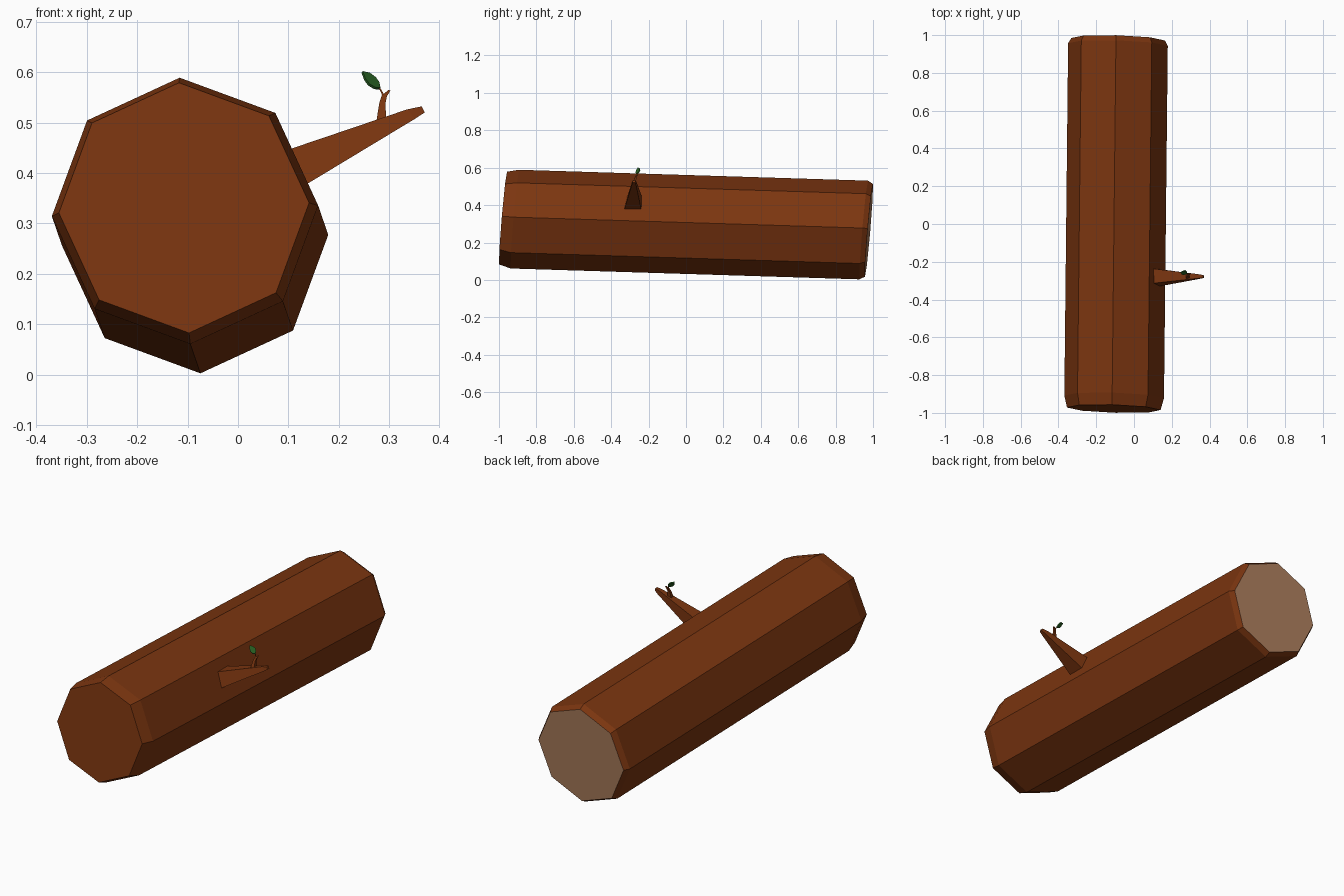
import bpy, bmesh, math
from mathutils import Vector

if "Cube" in bpy.data.objects:
    bpy.data.objects.remove(bpy.data.objects["Cube"])


def material(name, rgb):
    m = bpy.data.materials.new(name)
    m.diffuse_color = (*rgb, 1)
    m.use_nodes = True
    m.node_tree.nodes["Principled BSDF"].inputs["Base Color"].default_value = m.diffuse_color
    return m


BARK = material("bark", (0.2, 0.036, 0.005))
WOOD = material("cut_wood", (0.42, 0.21, 0.11))
GREEN = material("leaf_green", (0.02, 0.11, 0.015))


def loft(name, rings, mats, end_mat=0):
    """Skin a list of equal-length rings and cap both ends."""
    bm = bmesh.new()
    rows = [[bm.verts.new(p) for p in ring] for ring in rings]
    n = len(rows[0])
    for a, b in zip(rows, rows[1:]):
        for i in range(n):
            j = (i + 1) % n
            bm.faces.new((a[i], a[j], b[j], b[i]))
    bm.faces.new(rows[0][::-1])
    end = bm.faces.new(rows[-1])
    bmesh.ops.recalc_face_normals(bm, faces=bm.faces)
    end.material_index = end_mat
    me = bpy.data.meshes.new(name)
    bm.to_mesh(me)
    bm.free()
    for m in mats:
        me.materials.append(m)
    ob = bpy.data.objects.new(name, me)
    bpy.context.collection.objects.link(ob)
    return ob


# Log: slanted octagon rings with bevelled ends, pale cut face at the back
def log_ring(cx, cy, cz, r):
    pts = []
    for k in range(8):
        a = math.radians(2.3 + 45 * k)
        dx, dz = r * math.cos(a), r * math.sin(a)
        pts.append((cx + dx, cy + 0.085 * dz - 0.03 * dx, cz + dz))
    return pts


loft("log", [log_ring(-0.107, -0.978, 0.331, 0.248),
             log_ring(-0.105, -0.915, 0.325, 0.264),
             log_ring(-0.085, 0.950, 0.267, 0.264),
             log_ring(-0.084, 0.978, 0.265, 0.248)], [BARK, WOOD], 1)


# Branch stub: tapering four-sided wedge, wider underneath
def wedge(top, bottom, y_top, y_bottom):
    (xt, zt), (xb, zb) = top, bottom
    return [(xt, y_top[0], zt), (xt, y_top[1], zt),
            (xb, y_bottom[1], zb), (xb, y_bottom[0], zb)]


loft("branch", [
    wedge((0.09, 0.443), (0.123, 0.37), (-0.315, -0.235), (-0.332, -0.238)),
    wedge((0.335, 0.526), (0.35, 0.507), (-0.288, -0.265), (-0.290, -0.267)),
    wedge((0.364, 0.532), (0.37, 0.520), (-0.285, -0.270), (-0.286, -0.272)),
], [BARK])


# Twig and leaf stem: thin square tubes along a few points
def tube(name, path):
    rings = []
    for x, y, z, r in path:
        c = Vector((x, y, z))
        rings.append([c + Vector(d) * r for d in
                      ((-1, -1, 0.2), (1, -1, -0.2), (1, 1, -0.2), (-1, 1, 0.2))])
    return loft(name, rings, [BARK])


tube("twig", [(0.284, -0.281, 0.500, 0.010), (0.286, -0.272, 0.538, 0.006),
              (0.290, -0.266, 0.553, 0.005), (0.300, -0.262, 0.564, 0.002)])
tube("leaf_stem", [(0.290, -0.267, 0.549, 0.003), (0.285, -0.263, 0.560, 0.002),
                   (0.280, -0.260, 0.569, 0.0015)])

# Leaf: pointed outline with a little thickness
outline = [(0.246, -0.256, 0.600), (0.260, -0.249, 0.597), (0.272, -0.246, 0.588),
           (0.279, -0.250, 0.578), (0.281, -0.260, 0.567), (0.271, -0.266, 0.568),
           (0.259, -0.268, 0.575), (0.251, -0.264, 0.586)]
t = Vector((0.4, -0.6, 0.6)) * 0.003
loft("leaf", [[Vector(p) - t for p in outline],
              [Vector(p) + t for p in outline]], [GREEN])
